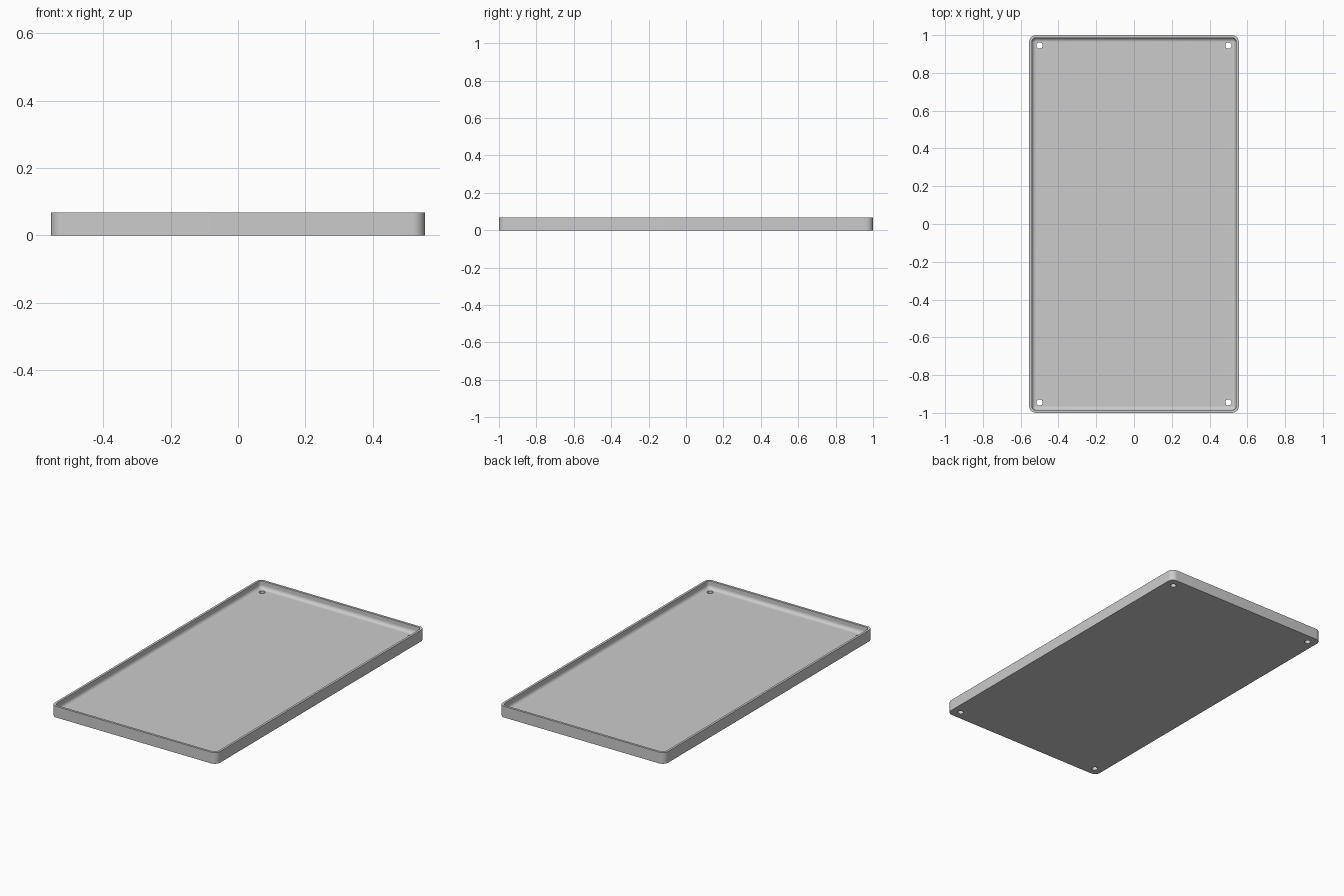
import bpy, bmesh, math

# Remove the default cube
cube = bpy.data.objects.get("Cube")
if cube:
    bpy.data.objects.remove(cube, do_unlink=True)

HALF_X, HALF_Y, HEIGHT = 0.555, 1.0, 0.068
CORNER, WALL, FLOOR, FILLET = 0.037, 0.014, 0.023, 0.022
HOLE_X, HOLE_Y, HOLE_R = 0.5, 0.945, 0.017
STEPS = 10

grey = bpy.data.materials.new("plain grey")
grey.use_nodes = True
colour = (0.6, 0.6, 0.6, 1)
grey.diffuse_color = colour
grey.node_tree.nodes["Principled BSDF"].inputs["Base Color"].default_value = colour


def ring(bm, inset, z):
    """Rounded rectangle of vertices, moved inwards by inset."""
    radius = CORNER - inset
    verts = []
    for i, (sx, sy) in enumerate([(1, 1), (-1, 1), (-1, -1), (1, -1)]):
        for k in range(STEPS + 1):
            a = (i + k / STEPS) * math.pi / 2
            verts.append(bm.verts.new((sx * (HALF_X - CORNER) + radius * math.cos(a),
                                       sy * (HALF_Y - CORNER) + radius * math.sin(a), z)))
    return verts


# Tray section from the underside, over the rim and down the inner fillet
section = [(0, 0), (0, HEIGHT), (WALL, HEIGHT)]
for k in range(STEPS + 1):
    a = k / STEPS * math.pi / 2
    section.append((WALL + FILLET * (1 - math.cos(a)),
                    FLOOR + FILLET * (1 - math.sin(a))))

bm = bmesh.new()
rings = [ring(bm, inset, z) for inset, z in section]
for low, high in zip(rings, rings[1:]):
    for i in range(len(low)):
        j = (i + 1) % len(low)
        bm.faces.new((low[i], low[j], high[j], high[i]))
bm.faces.new(rings[0][::-1])
bm.faces.new(rings[-1])
bmesh.ops.recalc_face_normals(bm, faces=bm.faces)
mesh = bpy.data.meshes.new("tray")
bm.to_mesh(mesh)
bm.free()
tray = bpy.data.objects.new("tray", mesh)
bpy.context.collection.objects.link(tray)
mesh.materials.append(grey)

# Four screw holes through the floor, one per corner
cutters = []
for sx in (-1, 1):
    for sy in (-1, 1):
        bpy.ops.mesh.primitive_cylinder_add(vertices=32, radius=HOLE_R, depth=0.2,
                                            location=(sx * HOLE_X, sy * HOLE_Y, 0))
        cutter = bpy.context.object
        cutter.name = "hole_cutter"
        cutter.hide_render = True
        cutter.data.materials.append(grey)
        cutters.append(cutter)
        cut = tray.modifiers.new("screw_hole", 'BOOLEAN')
        cut.operation = 'DIFFERENCE'
        cut.solver = 'EXACT'
        cut.object = cutter

bpy.ops.object.select_all(action='DESELECT')
tray.select_set(True)
bpy.context.view_layer.objects.active = tray
for name in [m.name for m in tray.modifiers]:
    bpy.ops.object.modifier_apply(modifier=name)
for cutter in cutters:
    bpy.data.objects.remove(cutter, do_unlink=True)

bpy.ops.object.shade_smooth_by_angle(angle=math.radians(30))
